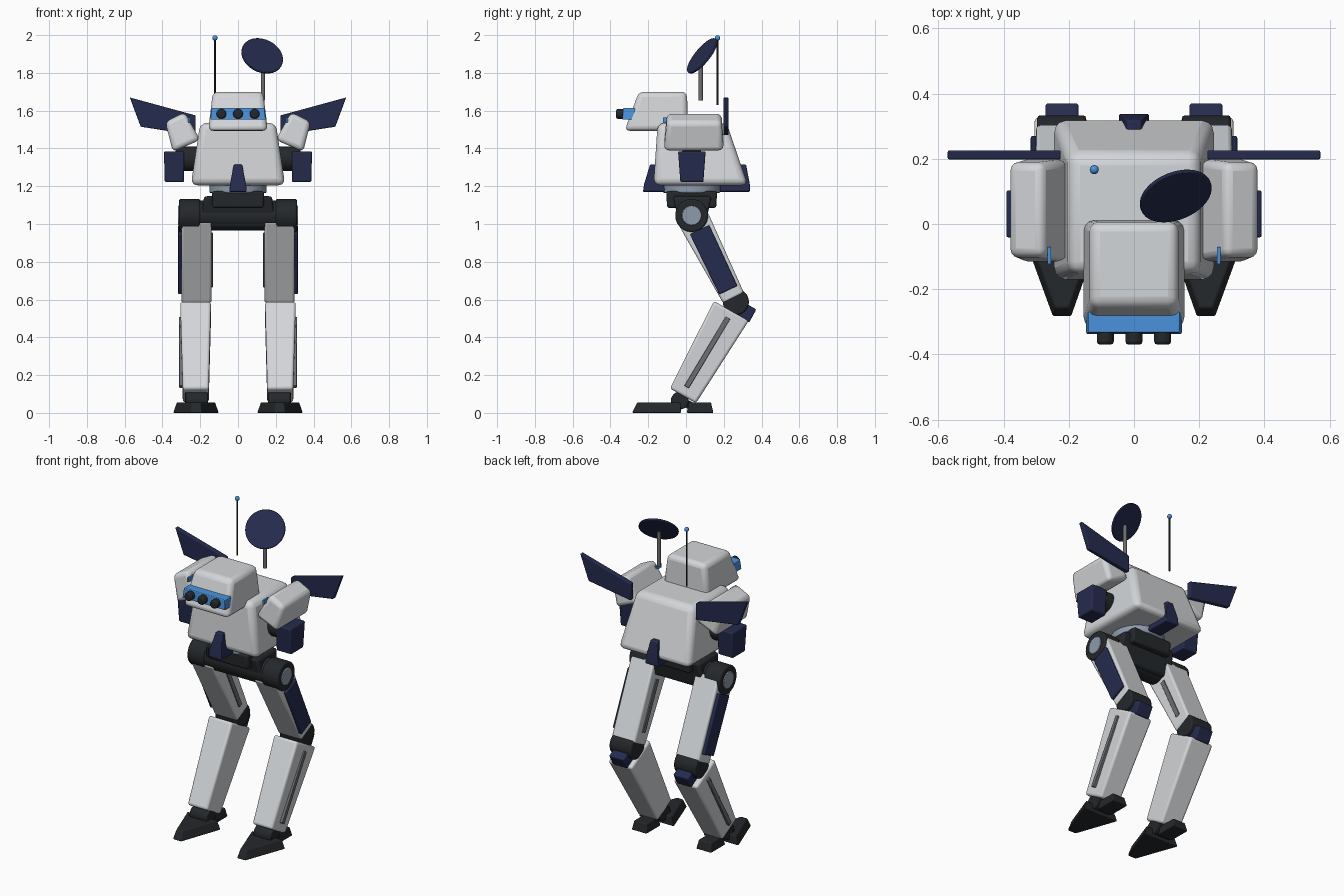
import bpy, bmesh, math
from mathutils import Vector

if "Cube" in bpy.data.objects:
    bpy.data.objects.remove(bpy.data.objects["Cube"])


def material(name, r, g, b):
    m = bpy.data.materials.new(name)
    m.diffuse_color = (r, g, b, 1)
    m.use_nodes = True
    m.node_tree.nodes["Principled BSDF"].inputs["Base Color"].default_value = m.diffuse_color
    return m


LIGHT = material("light_shell", .65, .67, .69)
DARK = material("dark_joint", .018, .021, .024)
NAVY = material("navy_panel", .018, .024, .075)
BLUE = material("blue_glow", .07, .29, .72)
STEEL = material("steel", .27, .33, .42)
GREY = material("mid_grey", .15, .16, .17)


def finish(ob, mat, bevel=0, segments=3):
    ob.data.materials.append(mat)
    if bevel:
        b = ob.modifiers.new("Bevel", 'BEVEL')
        b.width, b.segments, b.limit_method = bevel, segments, 'ANGLE'
    bpy.ops.object.select_all(action='DESELECT')
    ob.select_set(True)
    bpy.context.view_layer.objects.active = ob
    bpy.ops.object.shade_smooth_by_angle(angle=math.radians(35))
    return ob


def loft(name, a, b, mat, bevel=.01, segments=3):
    """Solid between two matching loops of points."""
    bm = bmesh.new()
    va, vb = [bm.verts.new(p) for p in a], [bm.verts.new(p) for p in b]
    n = len(a)
    bm.faces.new(va)
    bm.faces.new(vb)
    for i in range(n):
        j = (i + 1) % n
        bm.faces.new((va[i], va[j], vb[j], vb[i]))
    bmesh.ops.recalc_face_normals(bm, faces=bm.faces)
    me = bpy.data.meshes.new(name)
    bm.to_mesh(me)
    bm.free()
    ob = bpy.data.objects.new(name, me)
    bpy.context.collection.objects.link(ob)
    return finish(ob, mat, bevel, segments)


def rect(x0, x1, y0, y1, z):
    return [(x0, y0, z), (x1, y0, z), (x1, y1, z), (x0, y1, z)]


def block(name, bottom, top, mat, bevel=.01):
    """Tapered box from two (x0, x1, y0, y1, z) rectangles."""
    return loft(name, rect(*bottom), rect(*top), mat, bevel)


def limb(name, s, p0, p1, w0, w1, xa, xb, mat, bevel=.01):
    """Tapered bar in the side plane from p0 to p1 (y, z), mirrored by s."""
    d = (Vector(p1) - Vector(p0)).normalized()
    n = Vector((-d.y, d.x))

    def loop(p, w, xr):
        q, r = Vector(p) + n * w / 2, Vector(p) - n * w / 2
        return [(s * xr[0], *q), (s * xr[1], *q), (s * xr[1], *r), (s * xr[0], *r)]
    return loft(name, loop(p0, w0, xa), loop(p1, w1, xb), mat, bevel)


def rod(name, p0, p1, r, mat, bevel=0, sides=32):
    p0, p1 = Vector(p0), Vector(p1)
    d = p1 - p0
    bpy.ops.mesh.primitive_cylinder_add(vertices=sides, radius=r, depth=d.length,
                                        location=(p0 + p1) / 2,
                                        rotation=d.to_track_quat('Z', 'Y').to_euler())
    ob = bpy.context.object
    ob.name = name
    return finish(ob, mat, bevel, 2)


# Torso, waist ring and pelvis
block("torso", (-.25, .25, -.172, .328, 1.205), (-.2, .2, -.15, .215, 1.535), LIGHT, .035)
rod("waist_ring", (0, .03, 1.165), (0, .03, 1.225), .152, STEEL, .006, 48)
block("waist_block", (-.137, .137, -.10, .16, 1.085), (-.137, .137, -.105, .165, 1.175), DARK, .012)
block("pelvis", (-.20, .20, -.03, .10, .98), (-.18, .18, -.07, .135, 1.147), DARK, .015)
rod("hip_axle", (-.31, .03, 1.045), (.31, .03, 1.045), .08, DARK, .008, 40)

# Front and rear skirt tongues
for name, prof in (
        ("front_skirt", [(-.228, 1.17), (-.222, 1.21), (-.19, 1.315), (-.14, 1.315), (-.11, 1.21), (-.11, 1.17)]),
        ("rear_skirt", [(.338, 1.17), (.338, 1.21), (.318, 1.315), (.27, 1.315), (.18, 1.21), (.18, 1.17)])):
    half = [.046, .046, .022, .022, .046, .046]
    loft(name, [(-h, y, z) for h, (y, z) in zip(half, prof)],
         [(h, y, z) for h, (y, z) in zip(half, prof)], NAVY, .006)

# Head, visor and three lenses
block("head", (-.158, .158, -.325, .012, 1.493), (-.133, .133, -.25, .005, 1.70), LIGHT, .028)
block("visor", (-.147, .147, -.338, -.27, 1.552), (-.14, .14, -.333, -.27, 1.614), BLUE, .004)
for i in (-1, 0, 1):
    rod(f"lens_{i + 2}", (i * .088, -.32, 1.583), (i * .088, -.37, 1.583), .026, DARK, .009, 24)

# Whip antenna and dish
rod("antenna", (-.122, .167, 1.63), (-.122, .167, 1.98), .005, DARK, 0, 12)
bpy.ops.mesh.primitive_uv_sphere_add(segments=16, ring_count=10, radius=.014, location=(-.122, .167, 1.985))
bpy.context.object.name = "antenna_tip"
finish(bpy.context.object, BLUE)
rod("dish_mast", (.132, .078, 1.655), (.132, .078, 1.87), .011, GREY, 0, 16)
c, n = Vector((.128, .086, 1.89)), Vector((.3, -.73, .6)).normalized()
rod("dish", c - n * .006, c + n * .006, .115, NAVY, .003, 40)

for s, side in ((1, "left"), (-1, "right")):
    # Shoulder pod, light, arm and wing
    sec = [(.385, 1.54), (.282, 1.592), (.2, 1.445), (.345, 1.382)]
    ends = [(-.10, .188), (-.10, .188), (-.117, .2), (-.117, .2)]
    loft(f"{side}_shoulder_pod", [(s * x, e[0], z) for (x, z), e in zip(sec, ends)],
         [(s * x, e[1], z) for (x, z), e in zip(sec, ends)], LIGHT, .025)
    block(f"{side}_shoulder_light", (s * .255, s * .265, -.122, -.07, 1.537),
          (s * .255, s * .265, -.122, -.07, 1.563), BLUE, 0)
    rod(f"{side}_arm_joint", (s * .17, .03, 1.345), (s * .33, .03, 1.345), .065, DARK, .008)
    block(f"{side}_arm_box", (s * .285, s * .388, -.03, .092, 1.222),
          (s * .285, s * .392, -.042, .104, 1.385), NAVY, .008)
    wing = [(.573, 1.67), (.515, 1.515), (.225, 1.47), (.225, 1.575)]
    loft(f"{side}_wing", [(s * x, .198, z) for x, z in wing],
         [(s * x, .226, z) for x, z in wing], NAVY, .005)

    # Hip cap
    rod(f"{side}_hip_housing", (s * .2, .03, 1.045), (s * .312, .03, 1.045), .087, DARK, .008, 40)
    rod(f"{side}_hip_cap", (s * .3, .03, 1.045), (s * .317, .03, 1.045), .052, STEEL, .004)

    # Thigh with side panels, knee
    limb(f"{side}_thigh", s, (.03, 1.045), (.252, .608), .17, .123, (.14, .3), (.14, .3), LIGHT, .012)
    limb(f"{side}_thigh_panel", s, (.072, .97), (.224, .65), .112, .106, (.29, .317), (.29, .317), NAVY, .006)
    limb(f"{side}_thigh_strip", s, (.085, .95), (.22, .67), .03, .03, (.133, .16), (.133, .16), GREY, .004)
    rod(f"{side}_knee", (s * .147, .264, .588), (s * .297, .264, .588), .069, DARK, .008)
    limb(f"{side}_knee_guard", s, (.333, .57), (.295, .50), .09, .09, (.17, .272), (.17, .272), NAVY, .008)

    # Shin with strip, ankle
    limb(f"{side}_shin", s, (.24, .54), (-.016, .09), .212, .158, (.143, .306), (.155, .292), LIGHT, .014)
    limb(f"{side}_shin_strip", s, (.222, .503), (.003, .137), .027, .027, (.28, .313), (.28, .311), GREY, .004)
    rod(f"{side}_ankle", (s * .16, -.033, .065), (s * .28, -.033, .065), .047, DARK, .006, 24)

    # Toe and heel
    toe = [(.345, -.025), (.1, -.025), (.192, -.285), (.25, -.285)]
    toe_top = [(.325, -.03), (.12, -.03), (.2, -.258), (.242, -.258)]
    loft(f"{side}_toe", [(s * x, y, 0) for x, y in toe],
         [(s * x, y, .056) for x, y in toe_top], DARK, .006)
    block(f"{side}_heel", (s * .17, s * .275, .004, .145, 0), (s * .18, s * .265, .015, .132, .056), DARK, .006)
    limb(f"{side}_heel_link", s, (-.03, .065), (.04, .03), .045, .04, (.19, .255), (.19, .255), DARK, .005)
